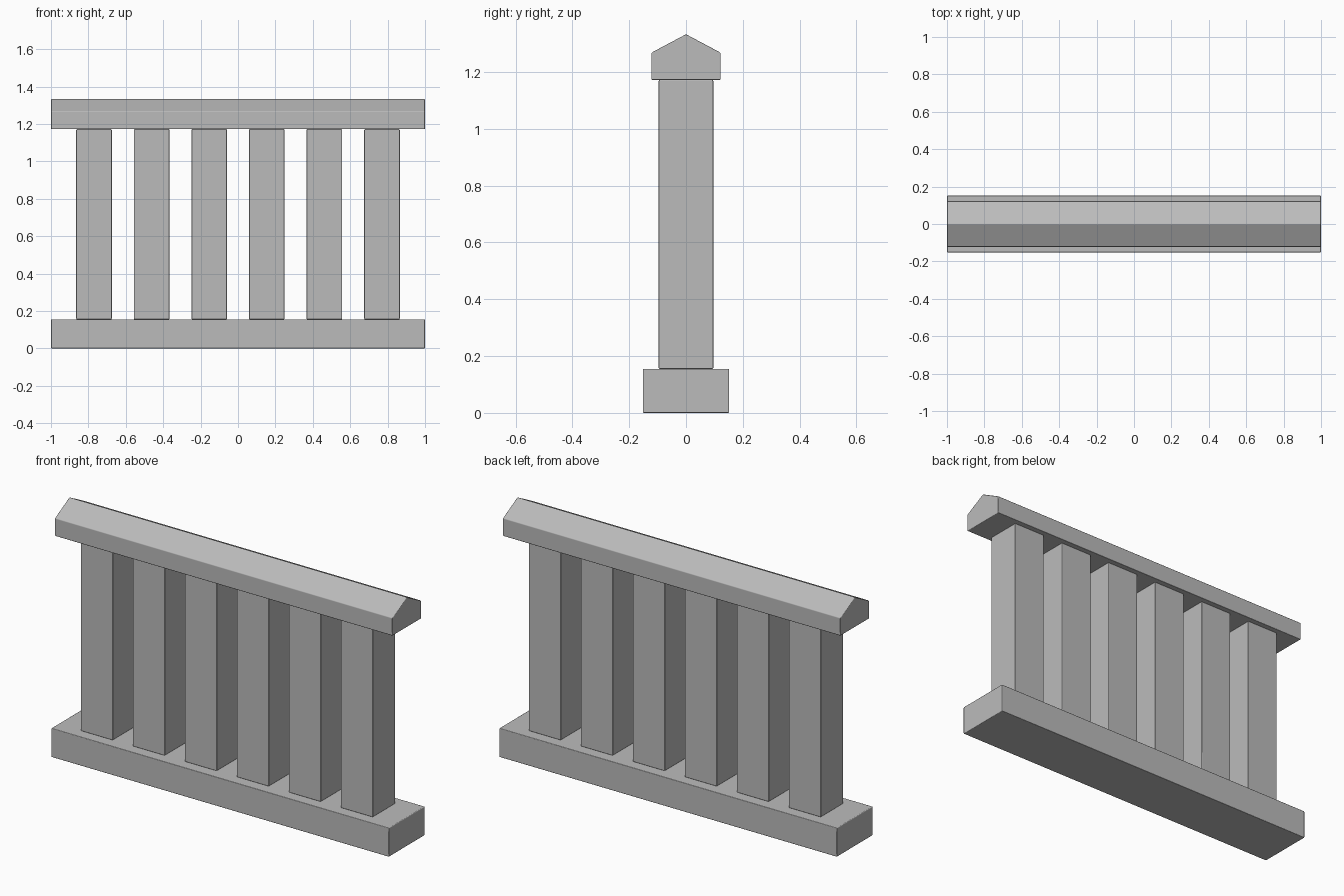
import bpy
import bmesh

cube = bpy.data.objects.get("Cube")
if cube:
    bpy.data.objects.remove(cube, do_unlink=True)

# Single stone colour
stone = bpy.data.materials.new("grey stone")
stone.use_nodes = True
colour = (0.5, 0.5, 0.5, 1)
stone.diffuse_color = colour
stone.node_tree.nodes["Principled BSDF"].inputs["Base Color"].default_value = colour


def extrude_along_x(name, profile, x, length):
    """Sweep a (y, z) profile along x and soften its edges."""
    bm = bmesh.new()
    face = bm.faces.new([bm.verts.new((-length / 2, y, z)) for y, z in profile])
    swept = bmesh.ops.extrude_face_region(bm, geom=[face])
    verts = [v for v in swept["geom"] if isinstance(v, bmesh.types.BMVert)]
    bmesh.ops.translate(bm, verts=verts, vec=(length, 0, 0))
    bmesh.ops.recalc_face_normals(bm, faces=bm.faces)
    for f in bm.faces:
        f.smooth = True
    mesh = bpy.data.meshes.new(name)
    bm.to_mesh(mesh)
    bm.free()
    mesh.materials.append(stone)
    obj = bpy.data.objects.new(name, mesh)
    obj.location.x = x
    bpy.context.collection.objects.link(obj)
    bevel = obj.modifiers.new("soft edges", "BEVEL")
    bevel.width = 0.004
    bevel.segments = 2
    bevel.harden_normals = True
    return obj


def rectangle(half_depth, bottom, top):
    return [(-half_depth, bottom), (half_depth, bottom),
            (half_depth, top), (-half_depth, top)]


# Base slab
extrude_along_x("base_rail", rectangle(0.152, 0, 0.155), 0, 2)

# Square balusters
for i in range(6):
    extrude_along_x(f"baluster_{i + 1}", rectangle(0.096, 0.155, 1.172),
                    (i - 2.5) * 0.308, 0.19)

# Ridged handrail
ridge = [(-0.122, 1.172), (0.122, 1.172), (0.122, 1.268),
         (0, 1.333), (-0.122, 1.268)]
extrude_along_x("top_rail", ridge, 0, 2)
